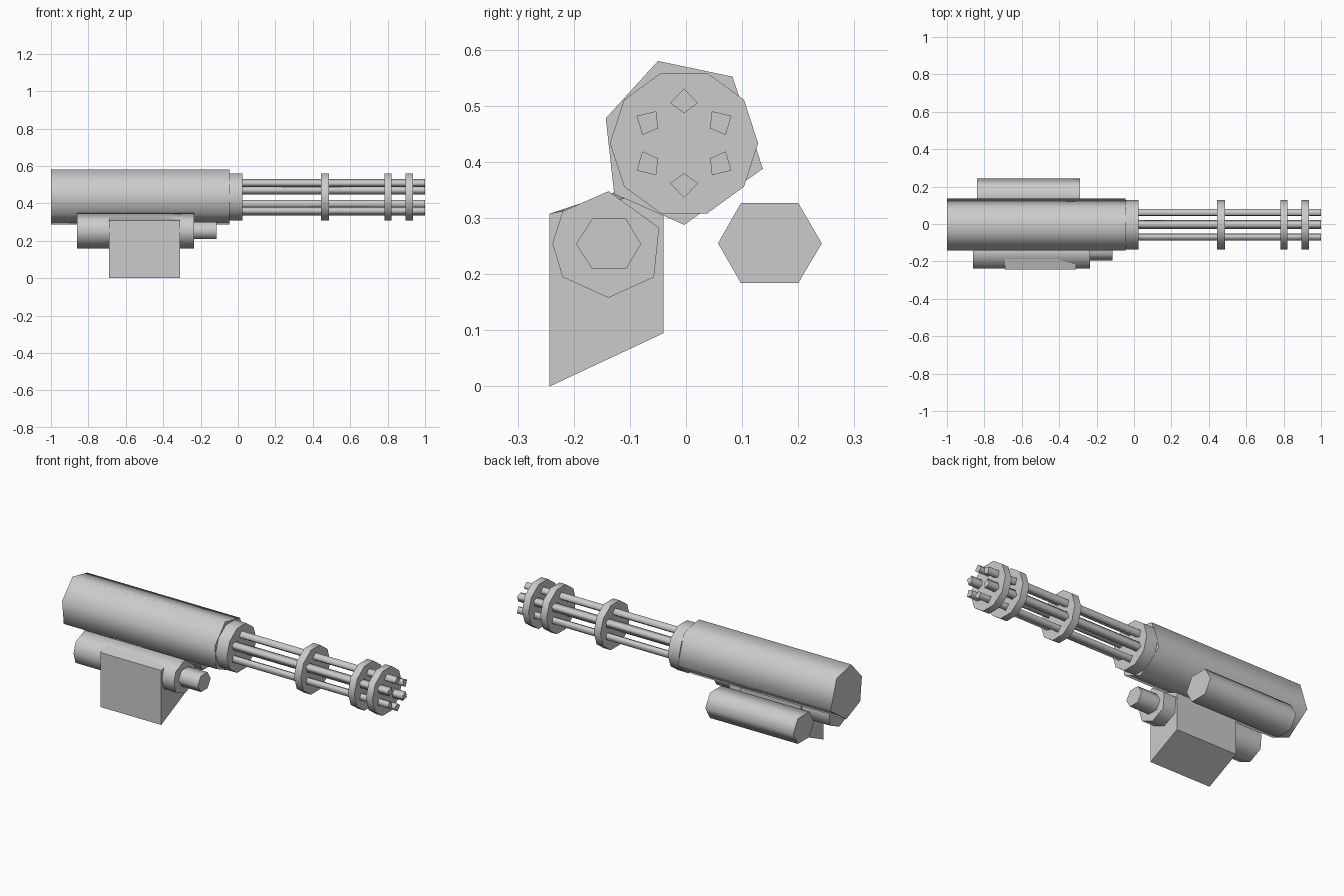
import bpy, bmesh, math

if "Cube" in bpy.data.objects:
    bpy.data.objects.remove(bpy.data.objects["Cube"])

grey = bpy.data.materials.new("plain grey")
grey.diffuse_color = (0.6, 0.6, 0.6, 1)
grey.use_nodes = True
grey.node_tree.nodes["Principled BSDF"].inputs["Base Color"].default_value = grey.diffuse_color


def finish(bm, name):
    bmesh.ops.recalc_face_normals(bm, faces=bm.faces)
    mesh = bpy.data.meshes.new(name)
    bm.to_mesh(mesh)
    bm.free()
    mesh.materials.append(grey)
    obj = bpy.data.objects.new(name, mesh)
    bpy.context.collection.objects.link(obj)
    return obj


def prism(name, profile, x0, x1):
    """Extrude a (y, z) profile along x: smooth sides, crisp flat ends."""
    bm = bmesh.new()
    a = [bm.verts.new((x0, y, z)) for y, z in profile]
    b = [bm.verts.new((x1, y, z)) for y, z in profile]
    for cap in (bm.faces.new(a), bm.faces.new(b)):
        for e in cap.edges:
            e.smooth = False
    n = len(profile)
    for i in range(n):
        j = (i + 1) % n
        bm.faces.new((a[i], a[j], b[j], b[i])).smooth = True
    return finish(bm, name)


def ring(cy, cz, radius, angles):
    return [(cy + radius * math.cos(math.radians(t)),
             cz + radius * math.sin(math.radians(t))) for t in angles]


CY, CZ = -0.0035, 0.4335  # spin axis of the barrels

# Main housing, an uneven six-sided tube
prism("main_housing", [(-0.05, 0.58), (0.083, 0.552), (0.137, 0.388),
                       (-0.003, 0.288), (-0.128, 0.343), (-0.143, 0.478)],
      -1.0, -0.045)

# Hub and barrel clamps
decagon = ring(CY, CZ, 0.132, range(0, 360, 36))
for name, x0, x1 in (("barrel_hub", -0.045, 0.025), ("clamp_rear", 0.445, 0.487),
                     ("clamp_middle", 0.782, 0.822), ("clamp_front", 0.895, 0.935)):
    prism(name, decagon, x0, x1)

# Six kite-section barrels around the axis
for k in range(6):
    t = math.radians(90 + 60 * k)
    c, s = math.cos(t), math.sin(t)
    kite = [(0.0975, 0), (0.0715, 0.0245), (0.0535, 0), (0.0715, -0.0245)]
    prism(f"barrel_{k + 1}", [(CY + r * c - w * s, CZ + r * s + w * c) for r, w in kite],
          0.02, 1.0)

# Tank under the housing, with its nozzle
prism("lower_tank", [(-0.138, 0.348), (-0.048, 0.283), (-0.057, 0.195),
                     (-0.138, 0.158), (-0.22, 0.195), (-0.238, 0.255),
                     (-0.22, 0.312)], -0.862, -0.235)
prism("tank_nozzle", [(-0.196, 0.254), (-0.167, 0.299), (-0.107, 0.299),
                      (-0.08, 0.254), (-0.107, 0.209), (-0.167, 0.209)],
      -0.235, -0.115)

# Separate side canister
prism("side_canister", [(0.057, 0.255), (0.098, 0.327), (0.2, 0.327),
                        (0.242, 0.255), (0.2, 0.184), (0.098, 0.184)],
      -0.84, -0.29)

# Ammunition box with sloped bottom and tilted top
bm = bmesh.new()
ends = []
for x, back_top in ((-0.69, 0.375), (-0.31, 0.35)):
    ends.append([bm.verts.new((x, y, z)) for y, z in
                 ((-0.243, 0), (-0.04, 0.095), (-0.04, back_top), (-0.243, 0.308))])
    bm.faces.new(ends[-1])
for i in range(4):
    j = (i + 1) % 4
    bm.faces.new((ends[0][i], ends[0][j], ends[1][j], ends[1][i]))
finish(bm, "ammo_box")
